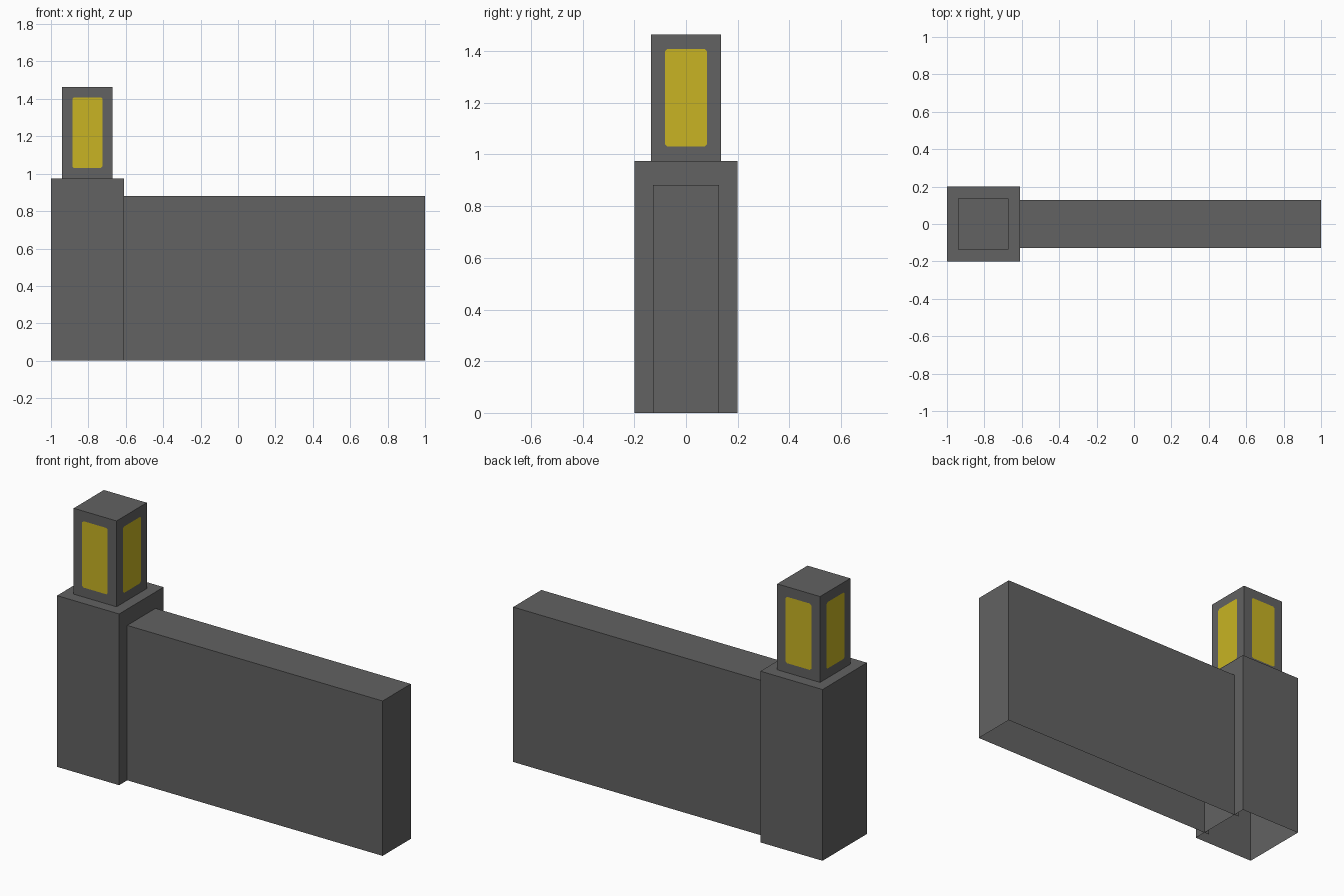
import bpy, bmesh, math
from mathutils import Matrix, Vector

if "Cube" in bpy.data.objects:
    bpy.data.objects.remove(bpy.data.objects["Cube"])


def material(name, rgb):
    m = bpy.data.materials.new(name)
    m.diffuse_color = (*rgb, 1)
    m.use_nodes = True
    m.node_tree.nodes["Principled BSDF"].inputs["Base Color"].default_value = m.diffuse_color
    return m


GREY = material("dark grey stone", (0.122, 0.122, 0.122))
YELLOW = material("yellow light", (0.58, 0.456, 0.017))


def finish(name, bm, mat):
    me = bpy.data.meshes.new(name)
    bm.to_mesh(me)
    bm.free()
    me.materials.append(mat)
    ob = bpy.data.objects.new(name, me)
    bpy.context.collection.objects.link(ob)
    return ob


def shell(name, x, y, z, open_dirs):
    """Box shell without the faces that point along open_dirs."""
    bm = bmesh.new()
    size = Vector((x[1] - x[0], y[1] - y[0], z[1] - z[0]))
    mid = Vector((sum(x) / 2, sum(y) / 2, sum(z) / 2))
    bmesh.ops.create_cube(bm, size=1, matrix=Matrix.Translation(mid) @ Matrix.Diagonal((*size, 1)))
    bm.normal_update()
    gone = [f for f in bm.faces if any(f.normal.dot(Vector(d)) > 0.9 for d in open_dirs)]
    bmesh.ops.delete(bm, geom=gone, context='FACES')
    return finish(name, bm, GREY)


DOWN, LEFT = (0, 0, -1), (-1, 0, 0)

# Gate pillar, low wall running into it, and lantern on top (open undersides)
shell("pillar", (-1.0, -0.609), (-0.2, 0.2), (0, 0.975), [DOWN])
shell("wall", (-0.64, 1.0), (-0.127, 0.127), (0, 0.882), [DOWN, LEFT])
shell("lantern", (-0.94, -0.67), (-0.136, 0.136), (0.975, 1.464), [DOWN])

# Lit window with clipped corners on each side of the lantern
W, Z0, Z1, C = 0.081, 1.03, 1.408, 0.009
outline = [(-W + C, Z0), (W - C, Z0), (W, Z0 + C), (W, Z1 - C),
           (W - C, Z1), (-W + C, Z1), (-W, Z1 - C), (-W, Z0 + C)]
for i, side in enumerate(("front", "right", "back", "left")):
    bm = bmesh.new()
    half = (0.136, 0.135)[i % 2] + 0.002
    bm.faces.new([bm.verts.new((x, -half, z)) for x, z in outline])
    bm.transform(Matrix.Translation((-0.805, 0, 0)) @ Matrix.Rotation(i * math.pi / 2, 4, 'Z'))
    finish(side + "_window", bm, YELLOW)
